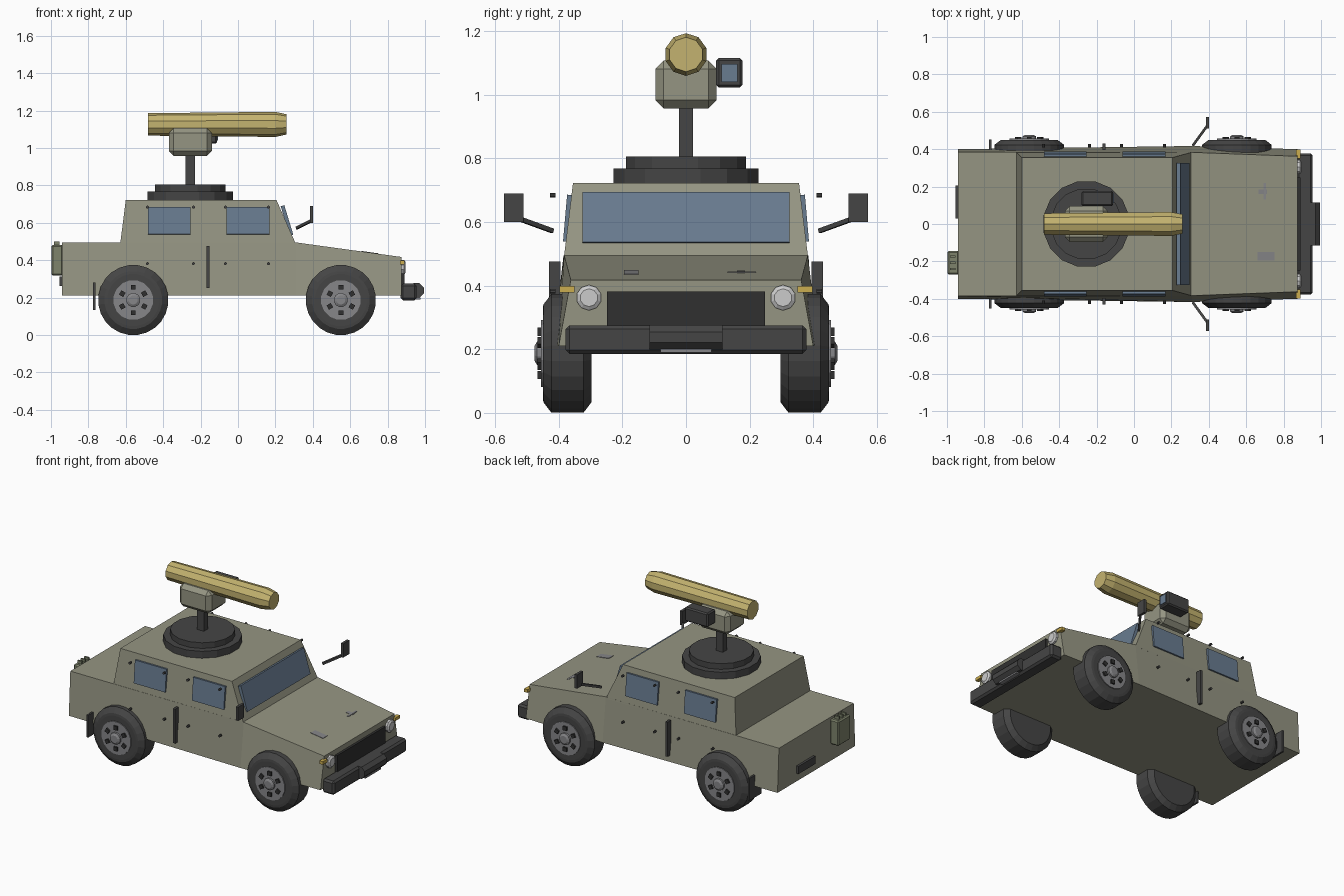
import bpy, bmesh
from math import sin, cos, pi, radians, atan2
from mathutils import Vector, Matrix, Euler

if "Cube" in bpy.data.objects:
    bpy.data.objects.remove(bpy.data.objects["Cube"])


def material(name, rgb):
    m = bpy.data.materials.new(name)
    m.diffuse_color = (*rgb, 1)
    m.use_nodes = True
    m.node_tree.nodes["Principled BSDF"].inputs["Base Color"].default_value = m.diffuse_color
    return m


OLIVE = material("olive_paint", (0.30, 0.30, 0.225))
GREEN = material("can_green", (0.21, 0.23, 0.15))
TAN = material("tube_tan", (0.55, 0.45, 0.16))
DARK = material("dark_metal", (0.06, 0.06, 0.06))
BLACK = material("black", (0.03, 0.03, 0.03))
GLASS = material("glass", (0.14, 0.20, 0.28))
STEEL = material("steel", (0.24, 0.24, 0.25))
LAMP = material("lamp", (0.55, 0.55, 0.55))
AMBER = material("amber", (0.6, 0.42, 0.08))


def finish(name, bm, mat):
    bmesh.ops.recalc_face_normals(bm, faces=bm.faces)
    me = bpy.data.meshes.new(name)
    bm.to_mesh(me)
    bm.free()
    me.materials.append(mat)
    ob = bpy.data.objects.new(name, me)
    bpy.context.collection.objects.link(ob)
    return ob


def box(name, lo, hi, mat, bevel=0, rot=(0, 0, 0)):
    lo, hi = Vector(lo), Vector(hi)
    lo, hi = Vector(map(min, lo, hi)), Vector(map(max, lo, hi))
    bm = bmesh.new()
    bmesh.ops.create_cube(bm, size=1)
    bmesh.ops.scale(bm, vec=hi - lo, verts=bm.verts)
    if bevel:
        bmesh.ops.bevel(bm, geom=bm.edges[:], offset=bevel, segments=1, affect='EDGES')
    bm.transform(Matrix.Translation((lo + hi) / 2) @ Euler([radians(a) for a in rot]).to_matrix().to_4x4())
    return finish(name, bm, mat)


def loft(name, rings, mat):
    bm = bmesh.new()
    vs = [[bm.verts.new(p) for p in r] for r in rings]
    n = len(vs[0])
    for a, b in zip(vs, vs[1:]):
        for i in range(n):
            j = (i + 1) % n
            bm.faces.new((a[i], a[j], b[j], b[i]))
    bm.faces.new(vs[0])
    bm.faces.new(vs[-1])
    return finish(name, bm, mat)


def lathe(name, profile, centre, axis, sides, mat, sign=1):
    # profile pairs are (distance along axis, radius)
    cx, cy, cz = centre
    rings = []
    for d, r in profile:
        ring = []
        for i in range(sides):
            a = 2 * pi * (i + 0.5) / sides
            u, v = r * cos(a), r * sin(a)
            ring.append({'x': (cx + d, cy + u, cz + v),
                         'y': (cx + u, cy + d * sign, cz + v),
                         'z': (cx + u, cy + v, cz + d)}[axis])
        rings.append(ring)
    return loft(name, rings, mat)


def rod(name, p, q, w, mat):
    p, q = Vector(p), Vector(q)
    bm = bmesh.new()
    bmesh.ops.create_cube(bm, size=1)
    bmesh.ops.scale(bm, vec=(w, w, (q - p).length), verts=bm.verts)
    bm.transform(Matrix.Translation((p + q) / 2) @ (q - p).to_track_quat('Z', 'Y').to_matrix().to_4x4())
    return finish(name, bm, mat)


# Hull: cross-sections (x, half width low, half width high, top z)
loft("hull", [[(x, -b, 0.21), (x, b, 0.21), (x, t, z), (x, -t, z)] for x, b, t, z in
              ((-0.94, 0.40, 0.385, 0.495), (0.31, 0.417, 0.383, 0.495), (0.875, 0.40, 0.362, 0.417))], OLIVE)
# Cabin
loft("cabin", [[(a, -w, z), (b, -w, z), (b, w, z), (a, w, z)] for a, b, w, z in
               ((-0.63, 0.31, 0.384, 0.485), (-0.60, 0.205, 0.355, 0.723))], OLIVE)
box("windshield", (0.252, -0.325, 0.53), (0.272, 0.325, 0.695), GLASS, rot=(0, -17, 0))

# Side details on both sides
for s in (1, -1):
    for x0, x1 in ((-0.482, -0.255), (-0.062, 0.168)):
        box("side_window", (x0, s * 0.36, 0.538), (x1, s * 0.38, 0.685), GLASS, rot=(s * 5, 0, 0))
    for x in (-0.484, -0.238, -0.067, 0.163):
        for z in (0.382, 0.684):
            lathe("door_stud", ((0.41, 0.008), (0.427, 0.008)), (x, 0, z), 'y', 8, DARK, s)
    box("door_strip", (-0.168, s * 0.395, 0.25), (-0.152, s * 0.43, 0.475), DARK)
    rod("mirror_arm", (0.315, s * 0.42, 0.572), (0.395, s * 0.53, 0.612), 0.014, DARK)
    box("mirror", (0.385, s * 0.51, 0.60), (0.402, s * 0.572, 0.69), DARK)
    box("mud_flap", (-0.775, s * 0.33, 0.135), (-0.763, s * 0.453, 0.28), DARK)
    lathe("headlight", ((0.865, 0.04), (0.888, 0.04), (0.896, 0.028)), (0, s * 0.305, 0.362), 'x', 10, LAMP)
    box("indicator", (0.865, s * 0.35, 0.378), (0.89, s * 0.397, 0.398), AMBER)

    # Wheels
    for x in (-0.56, 0.55):
        c = (x, 0, 0.187)
        lathe("tyre", ((0.297, 0.155), (0.322, 0.188), (0.423, 0.188), (0.448, 0.155), (0.45, 0.14)),
              c, 'y', 24, DARK, s)
        lathe("rim", ((0.44, 0.107), (0.456, 0.107)), c, 'y', 16, STEEL, s)
        lathe("hub", ((0.45, 0.038), (0.468, 0.038), (0.476, 0.024)), c, 'y', 12, STEEL, s)
        for k in range(6):
            a = k * 60 + 90
            px, pz = x + 0.068 * cos(radians(a)), 0.187 + 0.068 * sin(radians(a))
            box("wheel_bolt", (px - 0.013, s * 0.45, pz - 0.013), (px + 0.013, s * 0.466, pz + 0.013),
                BLACK, rot=(0, -a, 0))

# Nose: grille, bumper, winch
box("grille", (0.86, -0.248, 0.26), (0.89, 0.248, 0.382), BLACK)
box("front_bumper", (0.87, -0.378, 0.185), (0.955, 0.378, 0.275), DARK, 0.012)
lathe("winch", ((-0.115, 0.042), (0.115, 0.042)), (0.955, 0, 0.238), 'y', 8, DARK)
box("winch_fairlead", (0.94, -0.08, 0.19), (0.975, 0.08, 0.2), STEEL)

# Hood latches, lying along the sloping hood
tilt = 7.9
box("hood_latch", (0.66, -0.195, 0.434), (0.75, -0.15, 0.443), STEEL, rot=(0, tilt, 0))
box("hood_handle", (0.693, 0.13, 0.432), (0.706, 0.22, 0.444), STEEL)
box("hood_handle_base", (0.665, 0.16, 0.436), (0.71, 0.185, 0.445), STEEL, rot=(0, tilt, 0))

# Tail: fuel can and blank plate
box("fuel_can", (-0.998, -0.27, 0.318), (-0.935, -0.145, 0.482), GREEN, 0.008)
for i in range(3):
    y = -0.24 + i * 0.033
    box("can_handle", (-0.985, y - 0.006, 0.475), (-0.955, y + 0.006, 0.5), GREEN)
box("rear_plate", (-0.955, 0.03, 0.262), (-0.935, 0.205, 0.312), DARK)

# Turret: ring, post, mount, launch tube and sight
lathe("turret_ring", ((0.715, 0.233), (0.768, 0.233)), (-0.255, 0, 0), 'z', 16, DARK)
lathe("turret_step", ((0.76, 0.192), (0.805, 0.192)), (-0.255, 0, 0), 'z', 16, DARK)
box("post", (-0.281, -0.022, 0.8), (-0.231, 0.022, 0.97), DARK)
box("launcher_mount", (-0.37, -0.096, 0.957), (-0.14, 0.096, 1.107), OLIVE, 0.026)
lathe("launch_tube", ((-0.482, 0.06), (0.2, 0.067), (0.26, 0.054)), (0, 0, 1.126), 'x', 10, TAN)
box("sight", (-0.28, 0.095, 1.023), (-0.112, 0.177, 1.115), DARK, 0.008)
box("sight_lens", (-0.12, 0.112, 1.04), (-0.107, 0.162, 1.097), GLASS)
